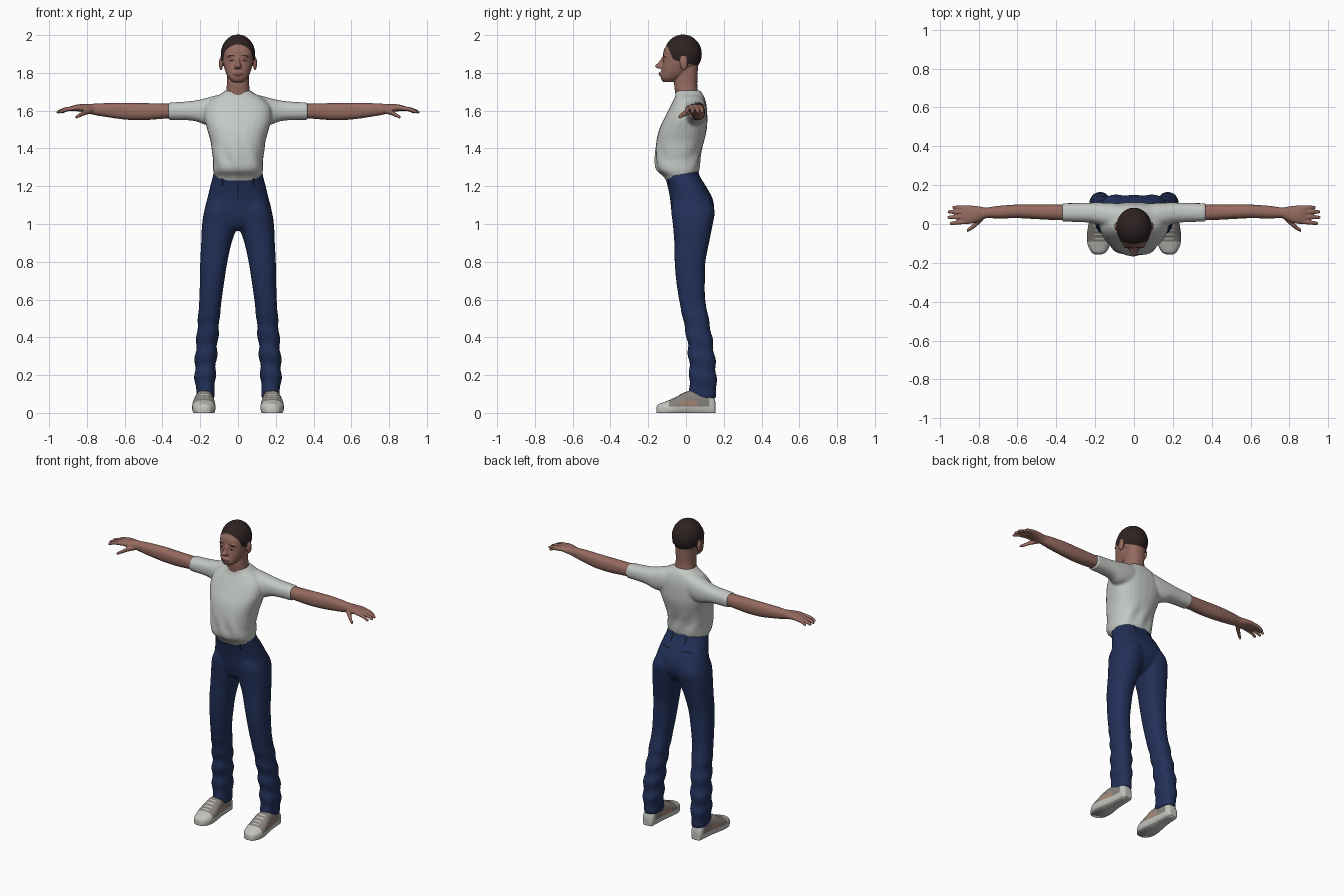
import bpy, bmesh
from math import sin, cos, pi
from mathutils import Vector, Matrix
from mathutils.bvhtree import BVHTree

if "Cube" in bpy.data.objects:
    bpy.data.objects.remove(bpy.data.objects["Cube"])


def material(name, *rgb):
    m = bpy.data.materials.new(name)
    m.use_nodes = True
    m.diffuse_color = (*rgb, 1)
    bsdf = m.node_tree.nodes["Principled BSDF"]
    bsdf.inputs["Base Color"].default_value = (*rgb, 1)
    bsdf.inputs["Roughness"].default_value = 0.8
    return m


skin = material("brown skin", .30, .145, .115)
lip = material("lip brown", .22, .09, .08)
hair = material("dark hair", .028, .016, .016)
cotton = material("pale grey cotton", .55, .58, .55)
denim = material("navy denim", .016, .03, .10)
dark = material("dark stitching", .008, .009, .018)
rubber = material("off white rubber", .55, .55, .52)
canvas = material("grey canvas", .24, .22, .20)
panel = material("tan panel", .38, .24, .19)


def power(c, e):
    return (1 if c > 0 else -1) * abs(c) ** (2 / e)


def spline(rings, n=5):
    """Smooth in-between rings."""
    p = [rings[0]] + list(rings) + [rings[-1]]
    out = []
    for a, b, c, d in zip(p, p[1:], p[2:], p[3:]):
        for k in range(n):
            t = k / n
            out.append([(2*y + (z-x)*t + (2*x-5*y+4*z-w)*t*t + (3*y-x-3*z+w)*t**3) / 2
                        for x, y, z, w in zip(a, b, c, d)])
    return out + [list(rings[-1])]


def tube(bm, axis, rings, e=2.3, mirror=False, n=28):
    """Loft of rounded rings (t, low a, high a, low b, high b) along an axis."""
    for sx in ((1, -1) if mirror else (1,)):
        loops = []
        for t, a0, a1, b0, b1 in spline(rings):
            loop = []
            for i in range(n):
                w = 2 * pi * i / n
                a = (a0+a1)/2 + (a1-a0)/2 * power(cos(w), e)
                b = (b0+b1)/2 + (b1-b0)/2 * power(sin(w), e)
                x, y, z = {"x": (t, a, b), "y": (a, t, b), "z": (a, b, t)}[axis]
                loop.append(bm.verts.new((sx*x, y, z)))
            loops.append(loop)
        for p, q in zip(loops, loops[1:]):
            for i in range(n):
                bm.faces.new((p[i-1], p[i], q[i], q[i-1]))
        bm.faces.new(loops[0])
        bm.faces.new(loops[-1][::-1])


def ball(bm, center, radii, mirror=False):
    for sx in ((1, -1) if mirror else (1,)):
        c = Vector((sx*center[0], center[1], center[2]))
        bmesh.ops.create_uvsphere(bm, u_segments=32, v_segments=20, radius=1,
                                  matrix=Matrix.Translation(c) @ Matrix.Diagonal((*radii, 1)))


def fuse(bm, name, mats, voxel, smooth):
    """Merge overlapping volumes into one smooth skin."""
    me = bpy.data.meshes.new(name)
    bm.to_mesh(me)
    ob = bpy.data.objects.new(name, me)
    bpy.context.collection.objects.link(ob)
    r = ob.modifiers.new("fuse", "REMESH")
    r.mode, r.voxel_size = "VOXEL", voxel
    s = ob.modifiers.new("relax", "SMOOTH")
    s.factor, s.iterations = .5, smooth
    bpy.context.view_layer.update()
    ob.data = bpy.data.meshes.new_from_object(
        ob.evaluated_get(bpy.context.evaluated_depsgraph_get()))
    ob.modifiers.clear()
    ob.data.materials.clear()
    for m in mats:
        ob.data.materials.append(m)
    return ob


def finish(ob, cuts=(), rule=lambda c: 0, trim=None, fold=None):
    """Fold, trim, cut clean colour borders, then colour the faces."""
    bm = bmesh.new()
    bm.from_mesh(ob.data)
    if fold:
        bm.normal_update()
        shift = [(v, v.normal * fold(v.co)) for v in bm.verts]
        for v, d in shift:
            v.co += d
    for i, (co, no) in enumerate(([trim] if trim else []) + list(cuts)):
        bmesh.ops.bisect_plane(bm, geom=bm.verts[:] + bm.edges[:] + bm.faces[:], dist=1e-5,
                               plane_co=co, plane_no=no, clear_outer=bool(trim) and i == 0)
    if trim:
        bmesh.ops.holes_fill(bm, edges=[e for e in bm.edges if e.is_boundary])
    for f in bm.faces:
        f.smooth = True
        f.material_index = rule(f.calc_center_median())
    bm.to_mesh(ob.data)
    bm.free()
    return ob


def patch(target, name, mat, side, u, v, ru, rv, e=2, tilt=0):
    """Thin detail wrapped on the surface, made on both sides of the body."""
    src = bmesh.new()
    src.from_mesh(target.data)
    tree = BVHTree.FromBMesh(src)
    src.free()
    ray = Vector({"front": (0, 1, 0), "back": (0, -1, 0), "top": (0, 0, -1)}[side])
    bm = bmesh.new()
    for sx in ((1, -1) if u else (1,)):
        def hit(a, b):
            a, b = sx * (u + a), v + b + tilt * a
            start = Vector((a, b, 1)) if side == "top" else Vector((a, 0, b)) - ray
            p = tree.ray_cast(start, ray)[0]
            return bm.verts.new(p - ray * .002) if p else None
        center = hit(0, 0)
        rings = [[hit(ru*s*power(cos(2*pi*i/20), e), rv*s*power(sin(2*pi*i/20), e))
                  for i in range(20)] for s in (.35, .7, 1)]
        polys = [(center, rings[0][i-1], rings[0][i]) for i in range(20)]
        for p, q in zip(rings, rings[1:]):
            polys += [(p[i-1], q[i-1], q[i], p[i]) for i in range(20)]
        for poly in polys:
            if all(poly):
                f = bm.faces.new(poly)
                f.normal_update()
                f.smooth = True
                if f.normal.dot(ray) > 0:
                    f.normal_flip()
    me = bpy.data.meshes.new(name)
    bm.to_mesh(me)
    me.materials.append(mat)
    bpy.context.collection.objects.link(bpy.data.objects.new(name, me))


# Head: skull, jaw, nose, lips, ears and neck
bm = bmesh.new()
ball(bm, (0, -.016, 1.9), (.091, .1, .103))
tube(bm, "z", [(1.752, -.03, .03, -.122, -.06), (1.775, -.052, .052, -.134, -.02),
               (1.81, -.068, .068, -.131, .02), (1.86, -.08, .08, -.123, .04),
               (1.92, -.078, .078, -.118, .04), (1.96, -.05, .05, -.09, .02)])
tube(bm, "z", [(1.65, -.07, .07, -.05, .075), (1.71, -.062, .062, -.06, .062),
               (1.76, -.058, .058, -.062, .06), (1.85, -.06, .06, -.05, .065)])
tube(bm, "z", [(1.823, -.018, .018, -.148, -.1), (1.836, -.018, .018, -.164, -.1),
               (1.855, -.011, .011, -.146, -.1), (1.885, -.01, .01, -.126, -.1)])
ball(bm, (0, -.13, 1.795), (.027, .014, .012))
ball(bm, (.034, -.108, 1.866), (.016, .014, .009), True)
ball(bm, (.034, -.108, 1.888), (.026, .015, .007), True)
ball(bm, (.09, -.012, 1.85), (.011, .022, .035), True)
head = fuse(bm, "head", [skin, hair], .004, 3)
front_line = (Vector((0, -.068, 1.87)), Vector((0, .92, .39)))
nape_line = (Vector((0, -.068, 1.87)), Vector((0, .25, 1)))
finish(head, [front_line, nape_line],
       lambda c: int(all((c - co).dot(no) > 0 for co, no in (front_line, nape_line))
                     and not (abs(c.x) > .089 and c.z < 1.89)))
patch(head, "eyes", hair, "front", .034, 1.867, .012, .004)
patch(head, "eyebrows", hair, "front", .036, 1.892, .02, .003, tilt=-.1)
patch(head, "lips", lip, "front", 0, 1.795, .024, .009)

# Arms and hands
bm = bmesh.new()
tube(bm, "x", [(.3, .02, .1, 1.565, 1.635), (.4, .02, .1, 1.557, 1.638),
               (.5, .025, .1, 1.55, 1.64), (.6, .03, .1, 1.553, 1.642),
               (.7, .028, .093, 1.567, 1.64), (.76, .03, .085, 1.577, 1.637),
               (.8, .012, .091, 1.588, 1.636), (.85, 0, .096, 1.597, 1.633),
               (.885, .003, .095, 1.599, 1.623)], mirror=True)
for y0, y1, tip in ((.084, .085, .935), (.061, .063, .958), (.037, .034, .96), (.012, .003, .948)):
    tube(bm, "x", [(x, y-r, y+r, z-r, z+r) for x, y, z, r in (
        (.86, y0, 1.613, .012), ((.87+tip)/2, (y0+y1)/2, 1.607, .011),
        (tip-.008, y1, 1.594, .009), (tip, y1, 1.592, .005))], 2, True, 16)
tube(bm, "x", [(.775, .02, .05, 1.585, 1.615), (.81, -.012, .022, 1.576, 1.605),
               (.84, -.034, -.01, 1.564, 1.586), (.86, -.042, -.024, 1.557, 1.573)], 2, True)
finish(fuse(bm, "arms", [skin], .004, 3))

# Shirt: torso and short sleeves
bm = bmesh.new()
tube(bm, "z", [(1.2, -.118, .118, -.09, .06), (1.25, -.124, .124, -.118, .06),
               (1.29, -.134, .134, -.158, .07), (1.36, -.137, .137, -.163, .076),
               (1.43, -.144, .144, -.158, .094), (1.5, -.163, .163, -.142, .11),
               (1.56, -.178, .178, -.115, .113), (1.62, -.172, .172, -.085, .11),
               (1.665, -.135, .135, -.062, .1), (1.69, -.09, .09, -.055, .088),
               (1.708, -.064, .064, -.06, .072)], 2.4)
tube(bm, "x", [(.04, -.03, .1, 1.54, 1.69), (.11, -.025, .108, 1.525, 1.682),
               (.17, -.008, .11, 1.525, 1.667), (.22, .005, .11, 1.543, 1.655),
               (.28, .01, .108, 1.55, 1.648), (.37, .012, .107, 1.551, 1.643)], mirror=True)
shirt = fuse(bm, "shirt", [cotton], .007, 6)
finish(shirt, fold=lambda c: .004 * sin(70*c.x + 25*c.z) * max(0, 1 - abs(c.z - 1.34) / .1))

# Trousers: hips and two legs, trimmed at a sloping waist
bm = bmesh.new()
tube(bm, "z", [(1.33, -.125, .125, -.12, .06), (1.26, -.132, .132, -.114, .07),
               (1.2, -.147, .147, -.097, .106), (1.13, -.164, .164, -.084, .142),
               (1.06, -.178, .178, -.076, .148), (1.0, -.15, .15, -.06, .12),
               (.965, -.06, .06, -.03, .08)])
tube(bm, "z", [(1.13, .01, .15, -.07, .13), (1.07, .003, .178, -.078, .152),
               (1.0, .002, .19, -.07, .142), (.9, .034, .195, -.062, .122),
               (.8, .056, .2, -.06, .103), (.7, .072, .202, -.052, .1),
               (.6, .086, .205, -.037, .102), (.5, .097, .212, -.017, .12),
               (.4, .105, .219, .003, .138), (.3, .113, .226, .013, .152),
               (.2, .119, .23, .018, .161), (.12, .124, .222, .016, .161),
               (.075, .125, .218, .015, .16)], mirror=True)
trousers = fuse(bm, "trousers", [denim], .008, 5)
finish(trousers, trim=(Vector((0, -.11, 1.248)), Vector((0, -.17, 1))),
       fold=lambda c: .004 * sin(60*c.z + 14*c.y + 9*abs(c.x)) * max(0, min(1, (.6-c.z)*4, (c.z-.08)*8)))
patch(trousers, "front_belt_loops", dark, "front", .082, 1.222, .006, .022, 6)
patch(trousers, "back_belt_loops", dark, "back", .05, 1.245, .006, .022, 6)
patch(trousers, "back_pocket_welts", dark, "back", .075, 1.19, .034, .004, 6)
patch(trousers, "fly_seam", dark, "front", 0, 1.17, .0015, .06, 6)

# Shoes: sole, toe cap and heel in rubber, canvas body and tan side panel
bm = bmesh.new()
tube(bm, "y", [(-.157, .168, .2, -.02, .028), (-.146, .145, .218, -.02, .046),
               (-.11, .124, .238, -.02, .06), (-.06, .119, .243, -.02, .08),
               (-.01, .124, .236, -.02, .108), (.04, .13, .226, -.02, .122),
               (.1, .134, .219, -.02, .118), (.145, .14, .213, -.02, .085),
               (.157, .155, .2, -.02, .05)], 2.6, True)
shoes = fuse(bm, "shoes", [rubber, canvas, panel], .005, 3)
up, back = Vector((0, 0, 1)), Vector((0, 1, 0))
finish(shoes, [(up * .034, up), (up * .066, up)] + [(back * y, back) for y in (-.09, -.03, .06, .125)],
       lambda c: 0 if c.z < .034 or not -.09 < c.y < .125 else 2 if -.03 < c.y < .06 and c.z < .066 else 1,
       trim=(Vector((0, 0, 0)), -up))
for i in range(4):
    patch(shoes, "lace_%d" % (i + 1), rubber, "top", .181, -.075 + .022*i, .026, .004, 4)
